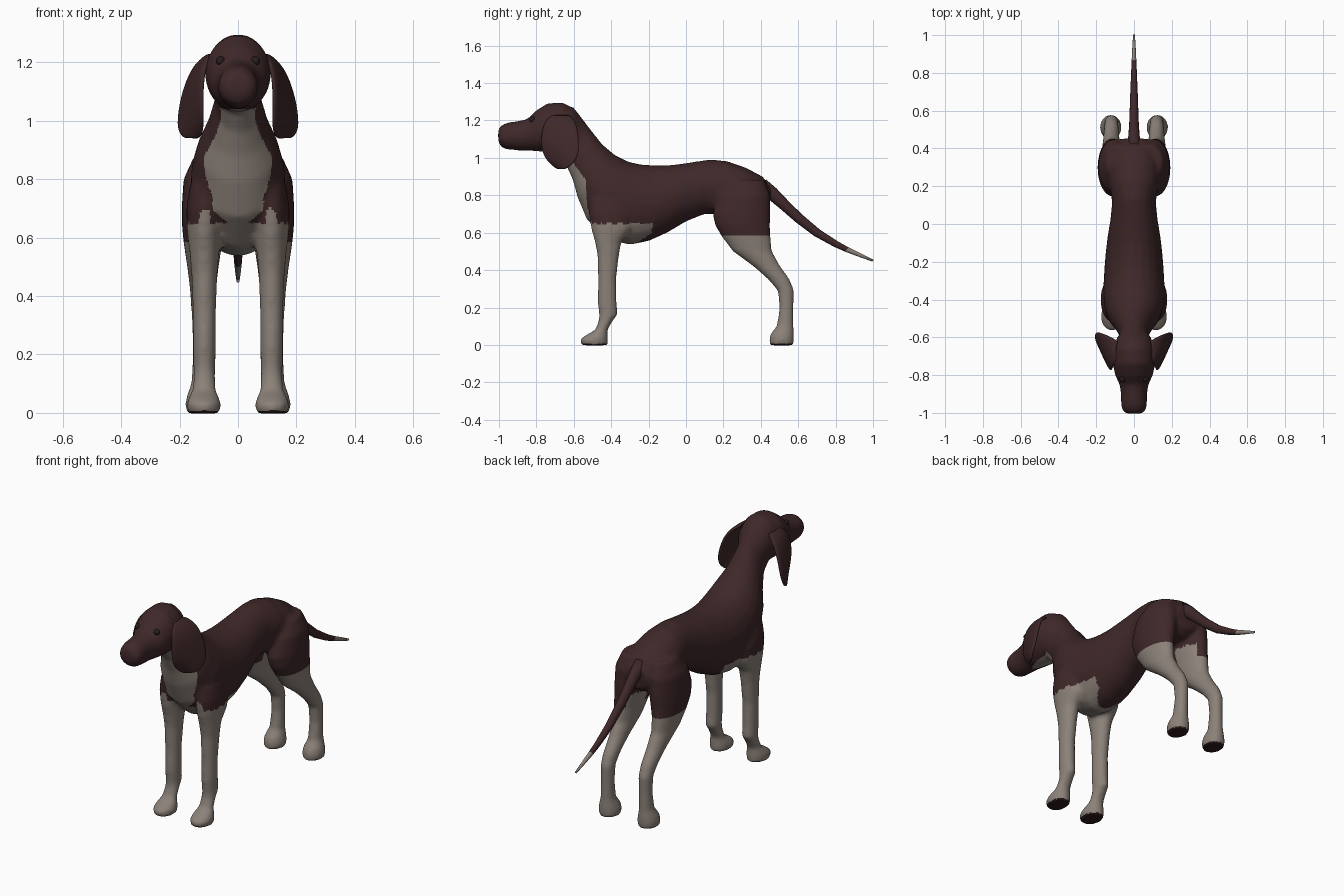
import bpy, bmesh, math
from mathutils import Vector

old = bpy.data.objects.get("Cube")
if old:
    bpy.data.objects.remove(old)


def material(name, rgb):
    m = bpy.data.materials.new(name)
    m.use_nodes = True
    m.diffuse_color = (*rgb, 1)
    m.node_tree.nodes["Principled BSDF"].inputs["Base Color"].default_value = (*rgb, 1)
    return m


BROWN = material("dark brown coat", (0.05, 0.021, 0.022))
PALE = material("pale grey coat", (0.26, 0.22, 0.19))
PAD = material("dark paw pad", (0.025, 0.01, 0.011))
EYE = material("dark eye", (0.02, 0.012, 0.012))


def make_object(name, bm, mats):
    me = bpy.data.meshes.new(name)
    bm.to_mesh(me)
    bm.free()
    for m in mats:
        me.materials.append(m)
    me.shade_smooth()
    ob = bpy.data.objects.new(name, me)
    bpy.context.collection.objects.link(ob)
    return ob


def loft(bm, rings, sides=24):
    """Closed tube; each ring is (y, z) to (y, z) across, then centre x and half width."""
    loops = []
    for ya, za, yb, zb, cx, hw in rings:
        mid = Vector((cx, (ya + yb) / 2, (za + zb) / 2))
        up = Vector((0, (yb - ya) / 2, (zb - za) / 2))
        side = Vector((hw, 0, 0))
        angles = [math.tau * i / sides for i in range(sides)]
        loops.append([bm.verts.new(mid + up * math.cos(a) + side * math.sin(a)) for a in angles])
    faces = [bm.faces.new(loops[0]), bm.faces.new(loops[-1])]
    for p, q in zip(loops, loops[1:]):
        for i in range(sides):
            j = (i + 1) % sides
            faces.append(bm.faces.new((p[i], p[j], q[j], q[i])))
    bmesh.ops.recalc_face_normals(bm, faces=faces)


def leg(bm, rows, sign):
    loft(bm, [(y0, z, y1, z, sign * cx, hw) for z, y0, y1, cx, hw in rows])


# Neck and torso: underside point, topside point, half width
trunk = [
    (-.70, 1.04, -.60, 1.27, .085), (-.64, .96, -.52, 1.165, .078),
    (-.605, .88, -.45, 1.075, .105), (-.58, .79, -.38, 1.015, .14),
    (-.53, .67, -.31, .98, .16), (-.42, .565, -.24, .965, .162),
    (-.30, .535, -.17, .96, .157), (-.20, .555, -.10, .96, .15),
    (-.10, .60, -.03, .968, .14), (0, .66, .05, .98, .125),
    (.10, .70, .13, .992, .116), (.20, .70, .22, .983, .13),
    (.32, .68, .32, .948, .14), (.40, .69, .41, .90, .12),
    (.445, .72, .455, .84, .07)]

# Skull and muzzle: y, bottom, top, half width
head = [
    (-.56, 1.08, 1.20, .06), (-.60, 1.05, 1.265, .09), (-.66, 1.03, 1.297, .109),
    (-.74, 1.03, 1.292, .113), (-.80, 1.035, 1.255, .10), (-.85, 1.04, 1.207, .077),
    (-.90, 1.04, 1.197, .069), (-.96, 1.045, 1.188, .069), (-.99, 1.06, 1.172, .06),
    (-1.004, 1.09, 1.15, .038)]

# Legs: height, front y, back y, centre x, half width
hind_leg = [
    (.88, .24, .42, .08, .07), (.80, .17, .45, .10, .087), (.70, .142, .452, .11, .083),
    (.64, .155, .45, .115, .077), (.58, .19, .452, .12, .066), (.50, .25, .46, .12, .054),
    (.42, .36, .505, .12, .045), (.35, .44, .555, .12, .04), (.29, .49, .578, .12, .037),
    (.20, .50, .575, .12, .035), (.10, .485, .575, .122, .038), (.06, .452, .578, .123, .052),
    (.03, .445, .578, .123, .058), (-.002, .447, .575, .123, .053)]
front_leg = [
    (.78, -.52, -.30, .10, .065), (.70, -.52, -.28, .114, .063), (.62, -.507, -.29, .115, .06),
    (.55, -.487, -.345, .115, .051), (.48, -.474, -.358, .115, .045), (.35, -.47, -.373, .115, .04),
    (.22, -.472, -.37, .115, .039), (.16, -.465, -.366, .115, .038), (.13, -.467, -.39, .115, .037),
    (.08, -.485, -.42, .116, .04), (.05, -.54, -.418, .117, .053), (.03, -.566, -.417, .117, .059),
    (-.002, -.56, -.418, .117, .054)]

bm = bmesh.new()
loft(bm, [(ya, za, yb, zb, 0, hw) for ya, za, yb, zb, hw in trunk])
loft(bm, [(y, z0, y, z1, 0, hw) for y, z0, z1, hw in head])
for s in (-1, 1):
    leg(bm, hind_leg, s)
    leg(bm, front_leg, s)
body = make_object("body", bm, (BROWN, PALE, PAD))

# Fuse the parts into one skin
fuse = body.modifiers.new("fuse", "REMESH")
fuse.mode = "VOXEL"
fuse.voxel_size = 0.01
relax = body.modifiers.new("relax", "SMOOTH")
relax.factor = 0.5
relax.iterations = 10
skin = bpy.data.meshes.new_from_object(body.evaluated_get(bpy.context.evaluated_depsgraph_get()))
body.modifiers.clear()
body.data = skin
skin.materials.clear()
for m in (BROWN, PALE, PAD):
    skin.materials.append(m)

# Coat markings
BIB = [(.64, -.50), (.75, -.53), (.88, -.535), (.97, -.60), (1.04, -.655)]


def coat(c, n):
    x, y, z = abs(c.x), c.y, c.z
    if z < .03 and n.z < -.5:
        return 2
    if y > .12:
        return int(z < .585 or (x < .08 and z < .66 and y > .3 and n.z < .2))
    if z < .65:
        return int(y < max(-.32, -.18 - max(0, .6 - z) * 1.5))
    for (z0, y0), (z1, y1) in zip(BIB, BIB[1:]):
        if z0 <= z < z1:
            return int(y < y0 + (y1 - y0) * (z - z0) / (z1 - z0))
    return 0


for p in skin.polygons:
    p.material_index = coat(p.center, p.normal)
skin.shade_smooth()

# Tail with a pale tip: y, z, radius
tail_path = [(.40, .85, .045), (.46, .81, .036), (.53, .745, .03), (.60, .68, .027),
             (.70, .60, .023), (.80, .54, .018), (.86, .51, .015), (.93, .48, .011), (1, .45, .006)]
bm = bmesh.new()
loft(bm, [(y - r * .65, z - r * .75, y + r * .65, z + r * .75, 0, r * .85) for y, z, r in tail_path], 16)
for f in bm.faces:
    f.material_index = int(f.calc_center_median().y > .86)
make_object("tail", bm, (BROWN, PALE))

# Hanging ears: height, front y, back y, front x, back x
ear_rows = [
    (1.228, -.72, -.62, .085, .08), (1.195, -.755, -.588, .11, .14),
    (1.13, -.775, -.575, .12, .175), (1.06, -.777, -.57, .12, .195),
    (1.0, -.757, -.578, .118, .204), (.96, -.715, -.61, .12, .20),
    (.94, -.68, -.645, .13, .175)]
COLS = 6
for s, label in ((1, "left_ear"), (-1, "right_ear")):
    bm = bmesh.new()
    grid = []
    for z, yf, yb, xf, xb in ear_rows:
        row = []
        for i in range(COLS):
            t = i / (COLS - 1)
            x = xf + (xb - xf) * t + .012 * math.sin(math.pi * t)
            row.append(bm.verts.new((s * x, yf + (yb - yf) * t, z)))
        grid.append(row)
    for p, q in zip(grid, grid[1:]):
        for i in range(COLS - 1):
            quad = (p[i], p[i + 1], q[i + 1], q[i])
            bm.faces.new(quad if s < 0 else quad[::-1])
    ear = make_object(label, bm, (BROWN,))
    thick = ear.modifiers.new("thickness", "SOLIDIFY")
    thick.thickness = .018
    thick.offset = 0
    ear.modifiers.new("rounding", "SUBSURF").levels = 2

    # Eye on the same side
    bm = bmesh.new()
    bmesh.ops.create_uvsphere(bm, u_segments=16, v_segments=10, radius=.016)
    bmesh.ops.translate(bm, verts=bm.verts, vec=(s * .06, -.822, 1.205))
    make_object(label.replace("ear", "eye"), bm, (EYE,))
